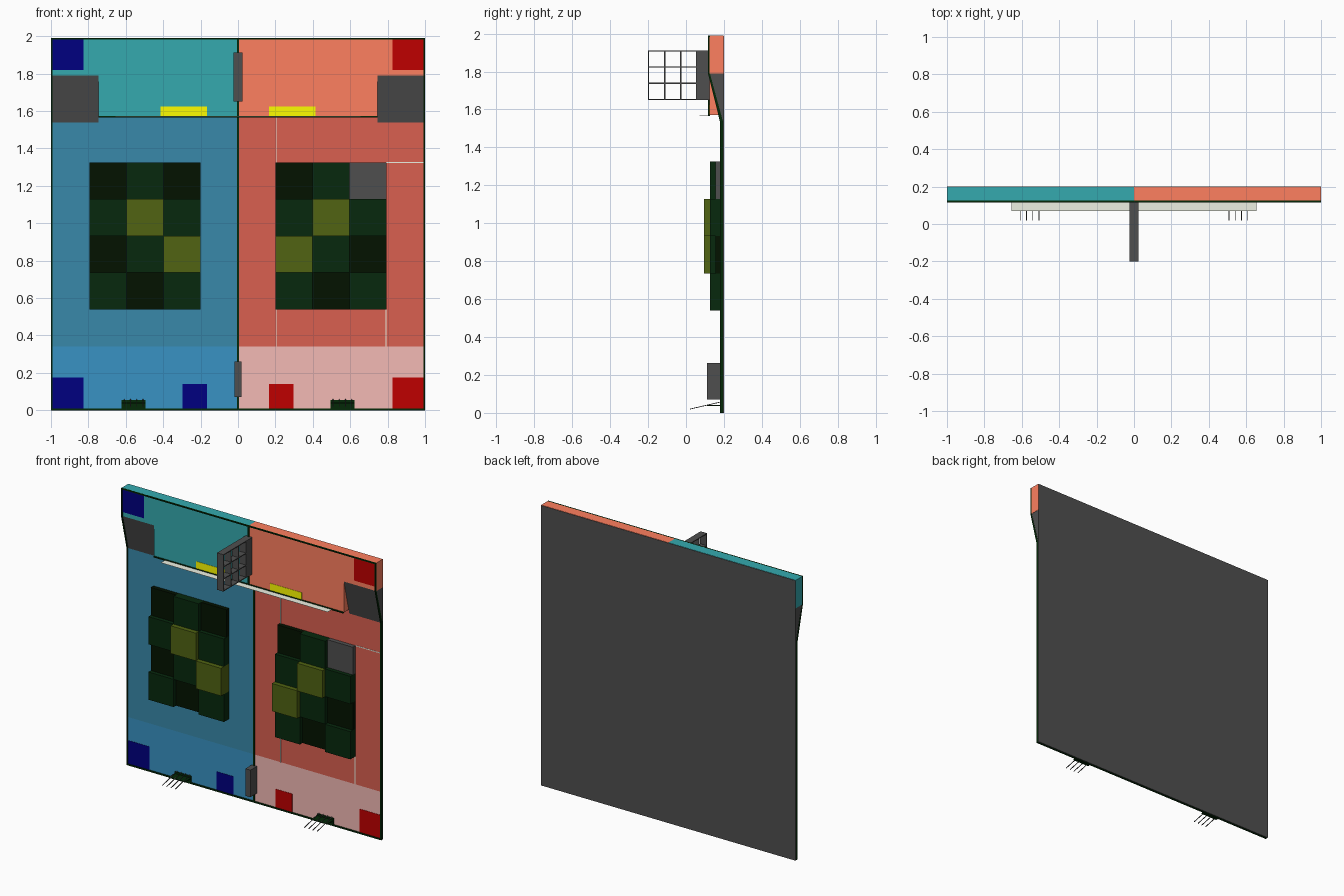
import bpy, bmesh
from mathutils import Vector

if "Cube" in bpy.data.objects:
    bpy.data.objects.remove(bpy.data.objects["Cube"])

MATS = {}
COLORS = {
    "dark_green": (0.001, 0.022, 0.002), "near_black": (0.001, 0.006, 0.0),
    "mid_green": (0.002, 0.022, 0.004), "olive": (0.082, 0.127, 0.006),
    "blue": (0.04, 0.25, 0.40), "light_blue": (0.04, 0.29, 0.55),
    "red": (0.70, 0.115, 0.08), "pink": (0.90, 0.49, 0.46),
    "teal": (0.035, 0.40, 0.43), "orange": (1.0, 0.215, 0.115),
    "navy": (0.0, 0.0, 0.215), "crimson": (0.52, 0.0, 0.0),
    "yellow": (1.0, 1.0, 0.0), "ivory": (0.85, 0.88, 0.77),
    "dark_grey": (0.078, 0.078, 0.078),
}


def finish(name, bm, color):
    bmesh.ops.recalc_face_normals(bm, faces=bm.faces)
    me = bpy.data.meshes.new(name)
    bm.to_mesh(me)
    bm.free()
    ob = bpy.data.objects.new(name, me)
    bpy.context.collection.objects.link(ob)
    if color not in MATS:
        MATS[color] = bpy.data.materials.new(color)
        MATS[color].diffuse_color = (*COLORS[color], 1)
    me.materials.append(MATS[color])
    return ob


def prism(name, points, offset, color="dark_grey"):
    """Extrude a flat outline of 3D points along an offset."""
    bm = bmesh.new()
    face = bm.faces.new([bm.verts.new(p) for p in points])
    ext = bmesh.ops.extrude_face_region(bm, geom=[face], use_keep_orig=True)
    moved = [v for v in ext["geom"] if isinstance(v, bmesh.types.BMVert)]
    bmesh.ops.translate(bm, verts=moved, vec=Vector(offset))
    return finish(name, bm, color)


def box(name, x, y, z, color="dark_grey"):
    x, y, z = sorted(x), sorted(y), sorted(z)
    pts = [(x[0], y[0], z[0]), (x[1], y[0], z[0]), (x[1], y[0], z[1]), (x[0], y[0], z[1])]
    return prism(name, pts, (0, y[1] - y[0], 0), color)


TOP, FLOOR, DECK, BACK = 1.99, 0.185, 0.124, 0.2

# Backing board, just below the deck top
box("backing_board", (-0.999, 0.999), (0.194, BACK), (0, TOP - 0.002))

# Lower rim and deck front rim, plus centre dividers
box("bottom_rim", (-1, 1), (0.178, 0.195), (0, 0.01), "dark_green")
box("top_rim", (-1, 1), (0.116, 0.126), (TOP - 0.008, TOP), "dark_green")
box("deck_edge_rim", (-0.745, 0.745), (0.116, 0.126), (1.566, 1.574), "dark_green")
box("floor_divider", (-0.005, 0.005), (0.178, 0.19), (0, 1.57), "dark_green")
box("deck_divider", (-0.005, 0.005), (0.116, 0.126), (1.57, TOP), "dark_green")

HEIGHTS = ["LML", "MHM", "HML", "MLM"]
TILE = {"L": (0.155, "near_black"), "M": (0.127, "mid_green"), "H": (0.095, "olive")}
TX, TZ = 0.1977, 0.1965

for s, side in ((-1, "left"), (1, "right")):
    right = s > 0
    pad = "crimson" if right else "navy"

    # Floor zones
    box(f"{side}_floor", (0, s * 0.992), (FLOOR, 0.195), (0.34, 1.57), "red" if right else "blue")
    box(f"{side}_near_zone", (0, s * 0.992), (FLOOR, 0.195), (0, 0.34),
        "pink" if right else "light_blue")

    # Raised deck with cut-out for the ramp, ending just inside the back face
    outline = [(0, 1.57), (0.745, 1.57), (0.745, 1.79), (1, 1.79), (1, TOP), (0, TOP)]
    prism(f"{side}_deck", [(s * x, DECK, z) for x, z in outline], (0, 0.197 - DECK, 0),
          "orange" if right else "teal")

    # Corner ramp
    prism(f"{side}_ramp", [(s * 0.745, y, z) for y, z in
                           ((0.185, 1.54), (0.124, 1.79), (0.197, 1.79), (0.197, 1.54))],
          (s * 0.253, 0, 0))

    # Side rim follows floor, ramp and deck
    prof = [(0.178, 0), (0.178, 1.54), (0.116, 1.79), (0.116, TOP),
            (0.126, TOP), (0.126, 1.79), (0.194, 1.54), (0.194, 0)]
    prism(f"{side}_side_rim", [(s * 1.0, y, z) for y, z in prof], (-s * 0.008, 0, 0), "dark_green")

    # Coloured pads and yellow marker
    box(f"{side}_low_corner_pad", (s * 0.825, s * 0.994), (0.183, 0.19), (0.005, 0.175), pad)
    box(f"{side}_inner_pad", (s * 0.165, s * 0.297), (0.183, 0.19), (0.005, 0.14), pad)
    box(f"{side}_deck_corner_pad", (s * 0.825, s * 0.994), (0.122, 0.13), (1.82, 1.984), pad)
    box(f"{side}_yellow_marker", (s * 0.167, s * 0.415), (0.122, 0.13), (1.574, 1.624), "yellow")

    # Stepped hill of square blocks
    for r, row in enumerate(HEIGHTS):
        for c, key in enumerate(row):
            # Mirrored on the left, so columns count from the centre out
            y, col = TILE[key]
            if right and r == 0 and c == 2:
                col = "dark_grey"
            x0, z1 = 0.2 + c * TX, 1.325 - r * TZ
            box(f"{side}_hill_block_{r}_{c}", (s * x0, s * (x0 + TX)), (y, 0.19),
                (z1 - TZ, z1), col)

    # Small goal at the bottom edge: shelf and sloped prongs
    box(f"{side}_goal_backing", (s * 0.495, s * 0.623), (0.178, 0.19), (0.008, 0.055), "dark_green")
    box(f"{side}_goal_shelf", (s * 0.495, s * 0.623), (0.112, 0.185), (0.036, 0.042), "dark_green")
    for i in range(4):
        x = s * (0.508 + i * 0.0335)
        prism(f"{side}_goal_prong_{i}", [(x - 0.002, y, z) for y, z in
              ((0.02, 0.018), (0.185, 0.056), (0.185, 0.06), (0.02, 0.022))], (0.004, 0, 0))

# Thin floor lines on the red half
for i, (x, z) in enumerate((((0.202, 0.207), (0.34, 1.57)), ((0.788, 0.793), (0.34, 0.54)),
                            ((0.79, 0.992), (1.322, 1.328)))):
    box(f"floor_line_{i}", x, (0.1835, 0.19), z, "ivory")

# Thin tray along the deck edge
box("deck_tray", (-0.655, 0.655), (0.07, 0.122), (1.569, 1.570), "ivory")

# Lower centre post
box("lower_post", (-0.02, 0.02), (0.11, 0.19), (0.07, 0.262))

# Upper rack: solid root and open three by three grid
box("rack_root", (-0.025, 0.025), (0.057, 0.126), (1.65, 1.912))
Y0, Y1, Z0, Z1, T = -0.2, 0.06, 1.65, 1.912, 0.006
for i in range(4):
    z = Z0 + (Z1 - Z0 - T) * i / 3
    y = Y0 + (Y1 - Y0 - T) * i / 3
    box(f"rack_shelf_{i}", (-0.025, 0.025), (Y0, Y1), (z, z + T))
    box(f"rack_wall_{i}", (-0.025, 0.025), (y, y + T), (Z0, Z1))

for m in bpy.data.materials:
    if m.users and not m.is_grease_pencil:
        m.use_nodes = True
        m.node_tree.nodes["Principled BSDF"].inputs["Base Color"].default_value = m.diffuse_color
